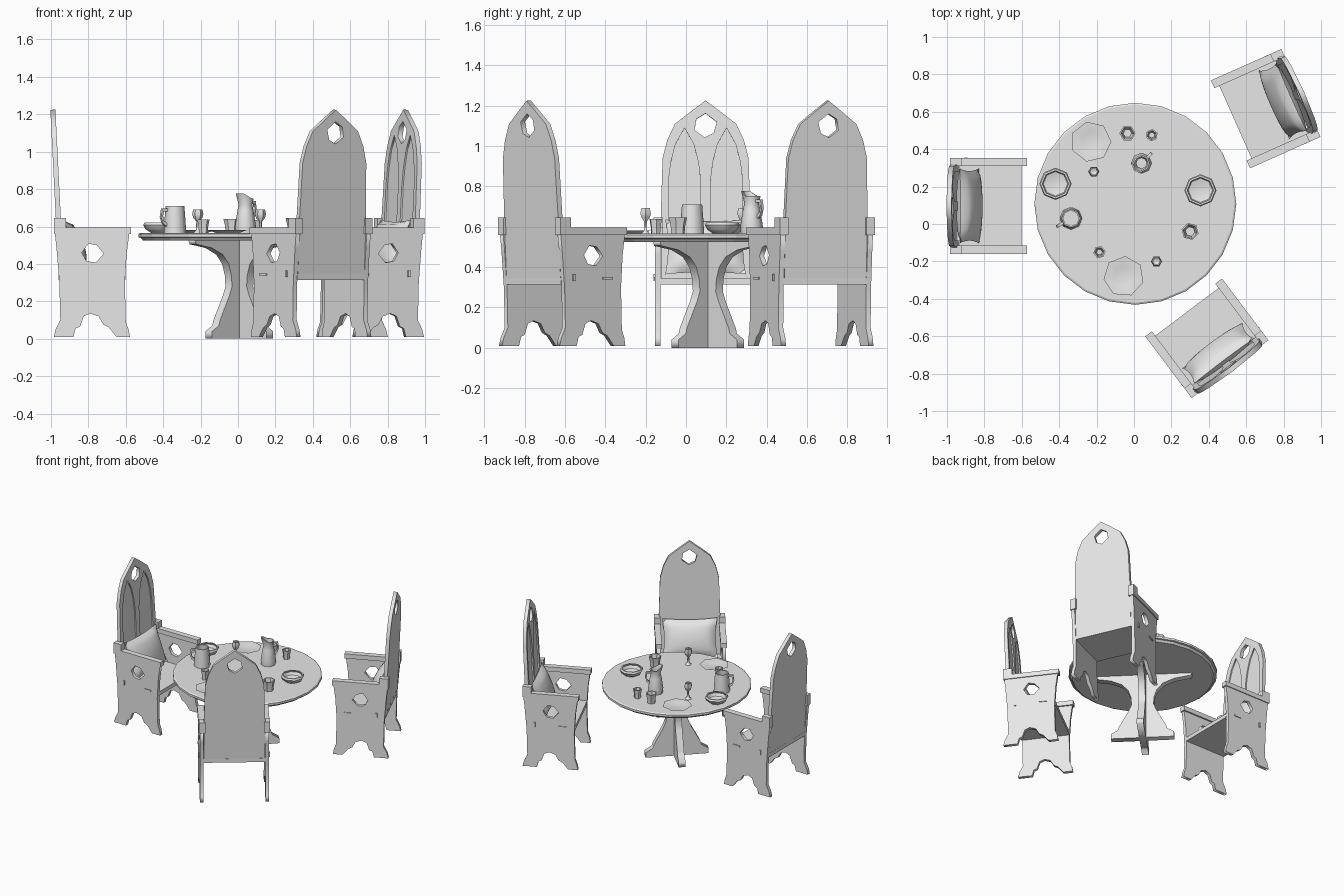
import bpy, bmesh, math
from mathutils import Matrix, Vector

if "Cube" in bpy.data.objects:
    bpy.data.objects.remove(bpy.data.objects["Cube"])

grey = bpy.data.materials.new("plain grey")
grey.use_nodes = True
grey.diffuse_color = (0.8, 0.8, 0.8, 1)
grey.node_tree.nodes["Principled BSDF"].inputs["Base Color"].default_value = (0.8, 0.8, 0.8, 1)

T = Matrix.Translation
R = Matrix.Rotation
# plane of the panel: side panels lie in XZ, backs and cushions in YZ
UPRIGHT_X = R(math.pi / 2, 4, 'X')
UPRIGHT_Y = Matrix(((0, 0, 1, 0), (1, 0, 0, 0), (0, 1, 0, 0), (0, 0, 0, 1)))


def finish(name, bm, matrix, smooth=None):
    """Turn a bmesh into a grey object, optionally smooth with sharp edges kept."""
    bmesh.ops.remove_doubles(bm, verts=bm.verts, dist=0.0002)
    bmesh.ops.recalc_face_normals(bm, faces=bm.faces)
    bm.transform(matrix)
    mesh = bpy.data.meshes.new(name)
    bm.to_mesh(mesh)
    bm.free()
    mesh.materials.append(grey)
    if smooth:
        mesh.shade_smooth()
        mesh.set_sharp_from_angle(angle=math.radians(smooth))
    ob = bpy.data.objects.new(name, mesh)
    bpy.context.scene.collection.objects.link(ob)
    return ob


def plate(name, loops, thick, matrix):
    """Flat board from an outline plus hole outlines."""
    curve = bpy.data.curves.new(name, 'CURVE')
    curve.dimensions = '2D'
    curve.fill_mode = 'BOTH'
    curve.extrude = thick / 2
    for loop in loops:
        spline = curve.splines.new('POLY')
        spline.points.add(len(loop) - 1)
        for p, (x, y) in zip(spline.points, loop):
            p.co = (x, y, 0, 1)
        spline.use_cyclic_u = True
    tmp = bpy.data.objects.new("outline_helper", curve)
    bpy.context.scene.collection.objects.link(tmp)
    deps = bpy.context.evaluated_depsgraph_get()
    deps.update()
    mesh = bpy.data.meshes.new_from_object(tmp.evaluated_get(deps))
    bm = bmesh.new()
    bm.from_mesh(mesh)
    bpy.data.objects.remove(tmp)
    bpy.data.meshes.remove(mesh)
    return finish(name, bm, matrix)


def box(name, lo, hi, matrix):
    lo, hi = Vector(lo), Vector(hi)
    bm = bmesh.new()
    bmesh.ops.create_cube(bm, size=1)
    return finish(name, bm, matrix @ T((lo + hi) / 2) @ Matrix.Diagonal((*(hi - lo), 1)))


def lathe(name, profile, sides, at=(0, 0, 0), smooth=None, turn=0):
    bm = bmesh.new()
    verts = [bm.verts.new((r, 0, z)) for r, z in profile]
    edges = [bm.edges.new(pair) for pair in zip(verts, verts[1:])]
    bmesh.ops.spin(bm, geom=verts + edges, axis=(0, 0, 1), cent=(0, 0, 0),
                   steps=sides, angle=2 * math.pi)
    return finish(name, bm, T(at) @ R(turn, 4, 'Z'), smooth)


def mirrored(half):
    """Close a right-hand half outline across the centre line."""
    return half + [(-x, y) for x, y in reversed(half) if abs(x) > 1e-4]


def cushion(name, matrix):
    bm = bmesh.new()
    for sign in (-1, 1):
        made = bmesh.ops.create_grid(bm, x_segments=12, y_segments=10, size=1)["verts"]
        for v in made:
            u, w = v.co.x, v.co.y
            puff = max(0, (1 - u * u) * (1 - w * w)) ** 0.45
            v.co = (0.2 * u * (1 - 0.07 * (1 - w * w)),
                    0.145 * w * (1 - 0.08 * (1 - u * u)), sign * 0.055 * puff)
    finish(name, bm, matrix, 70)


# ---- chairs ----
SIDE = [(-.205, .01), (-.1, .01), (-.088, .055), (-.065, .065), (-.045, .12), (-.01, .135),
        (.035, .12), (.06, .075), (.09, .06), (.13, .01), (.202, .01), (.195, .05),
        (.18, .09), (.175, .3), (.185, .46), (.2, .57), (-.2, .57), (-.19, .48),
        (-.175, .3), (-.17, .1), (-.195, .05)]
SIDE_HOLE = [(-.055, .46), (-.02, .508), (.025, .5), (.062, .455), (.02, .407), (-.03, .415)]
BACK = mirrored([(.222, .345), (.222, .65), (.213, .94), (.19, 1.03), (.152, 1.11),
                 (.075, 1.17), (0, 1.226)])
BACK_HOLE = [(0, 1.162), (.055, 1.12), (.04, 1.065), (-.005, 1.043), (-.055, 1.08), (-.045, 1.135)]
ARCH = mirrored([(.08, .38), (.08, .82), (.068, .92), (.045, 1.01), (0, 1.09)])
ARCHES = [[(x + s * .104, y) for x, y in ARCH] for s in (-1, 1)]


def chair(tag, x, y, degrees):
    place = T((x, y, 0)) @ R(math.radians(degrees), 4, 'Z')
    for label, s in (("left", 1), ("right", -1)):
        def slab(part, x0, x1, y0, y1, z0, z1):
            ya, yb = sorted((s * y0, s * y1))
            box(f"{tag}_{label}_{part}", (x0, ya, z0), (x1, yb, z1), place)
        plate(f"{tag}_{label}_side", [SIDE, SIDE_HOLE], .026,
              place @ T((0, s * .237, 0)) @ UPRIGHT_X)
        slab("armrest", -.145, .207, .212, .257, .56, .596)
        slab("rear_post", -.205, -.14, .212, .257, .56, .645)
        slab("rear_peg", -.125, -.11, .245, .258, .33, .365)
        slab("front_peg", .06, .12, .245, .256, .338, .35)
    box(f"{tag}_seat", (-.18, -.226, .315), (.178, .226, .345), place)
    lean = place @ T((-.149, 0, 0)) @ R(-.05, 4, 'Y')
    plate(f"{tag}_back_panel", [BACK, BACK_HOLE], .018, lean @ T((-.004, 0, 0)) @ UPRIGHT_Y)
    plate(f"{tag}_back_tracery", [BACK, BACK_HOLE] + ARCHES, .009,
          lean @ T((.0095, 0, 0)) @ UPRIGHT_Y)
    cushion(f"{tag}_cushion", place @ T((-.1, 0, .5)) @ R(-.36, 4, 'Y') @ UPRIGHT_Y)


chair("side_chair", -.78, .097, 0)
chair("rear_chair", .705, .617, 204)
chair("front_chair", .39, -.612, 127)

# ---- table ----
CX, CY, TOP = .007, .108, .566
lathe("table_top", [(0, .525), (.515, .525), (.528, .54), (.54, .543), (.54, .56), (.53, TOP), (0, TOP)],
      24, (CX, CY, 0))
FIN = mirrored([(.23, 0), (.23, .04), (.18, .07), (.17, .1), (.1, .23), (.08, .28), (.085, .34),
                (.105, .4), (.15, .45), (.23, .485), (.35, .505), (.36, .527)])
for label, turn in (("first", 45), ("second", 135)):
    plate(f"table_{label}_leg_board", [FIN], .05,
          T((CX, CY, 0)) @ R(math.radians(turn), 4, 'Z') @ UPRIGHT_X)


# ---- tableware ----
def vessel(name, x, y, sides, outer, floor=.012, wall=.008, turn=0):
    """Hollow vessel from its outer profile."""
    inner = [(max(r - wall, .004), max(z, floor)) for r, z in reversed(outer)]
    return lathe(name, [(0, 0)] + outer + inner + [(0, floor)], sides, (x, y, TOP), 45, turn)


def handle(name, x, y, degrees, start, z, width, height):
    outer = [(start, z), (start + width * .7, z + height * .2), (start + width, z + height * .55),
             (start + width * .8, z + height), (start - .01, z + height)]
    inner = [(start, z + height * .2), (start + width * .55, z + height * .35),
             (start + width * .7, z + height * .6), (start + width * .6, z + height * .85),
             (start - .005, z + height * .85)]
    plate(name, [outer + inner[::-1]], .016,
          T((x, y, TOP)) @ R(math.radians(degrees), 4, 'Z') @ UPRIGHT_X)


for i, (x, y) in enumerate(((-.23, .44), (-.055, -.28))):
    vessel(f"plate_{i + 1}", x, y, 7, [(.065, 0), (.109, .016)], .005, .012, i * .6)
for i, (x, y) in enumerate(((-.42, .215), (.355, .18))):
    vessel(f"bowl_{i + 1}", x, y, 8, [(.045, 0), (.075, .02), (.086, .042), (.08, .055)], .012, .01)
for i, (x, y, r, h) in enumerate(((-.035, .485, .043, .075), (.095, .475, .033, .07),
                                  (.3, -.04, .047, .08), (-.185, -.15, .033, .072))):
    vessel(f"cup_{i + 1}", x, y, 6, [(r * .72, 0), (r * .8, h * .5), (r, h)], turn=i * .4)
for i, (x, y) in enumerate(((-.215, .28), (.12, -.2))):
    vessel(f"goblet_{i + 1}", x, y, 6, [(.024, 0), (.009, .015), (.008, .06), (.024, .08),
                                        (.03, .1), (.024, .126)], .075, .006)

# tankard and tall jug with a raised pouring lip
vessel("tankard", -.337, .03, 8, [(.06, 0), (.056, .07), (.05, .145)])
handle("tankard_handle", -.337, .03, 210, .05, .03, .04, .1)
jug = vessel("jug", .04, .325, 8, [(.054, 0), (.056, .035), (.043, .12), (.036, .15), (.044, .185)])
for v in jug.data.vertices:
    away = (v.co.x - .04) + (v.co.y - .325)
    if v.co.z > TOP + .18 and away < -.02:
        v.co += Vector((-.008, -.008, .025))
handle("jug_handle", .04, .325, 45, .042, .07, .035, .1)
